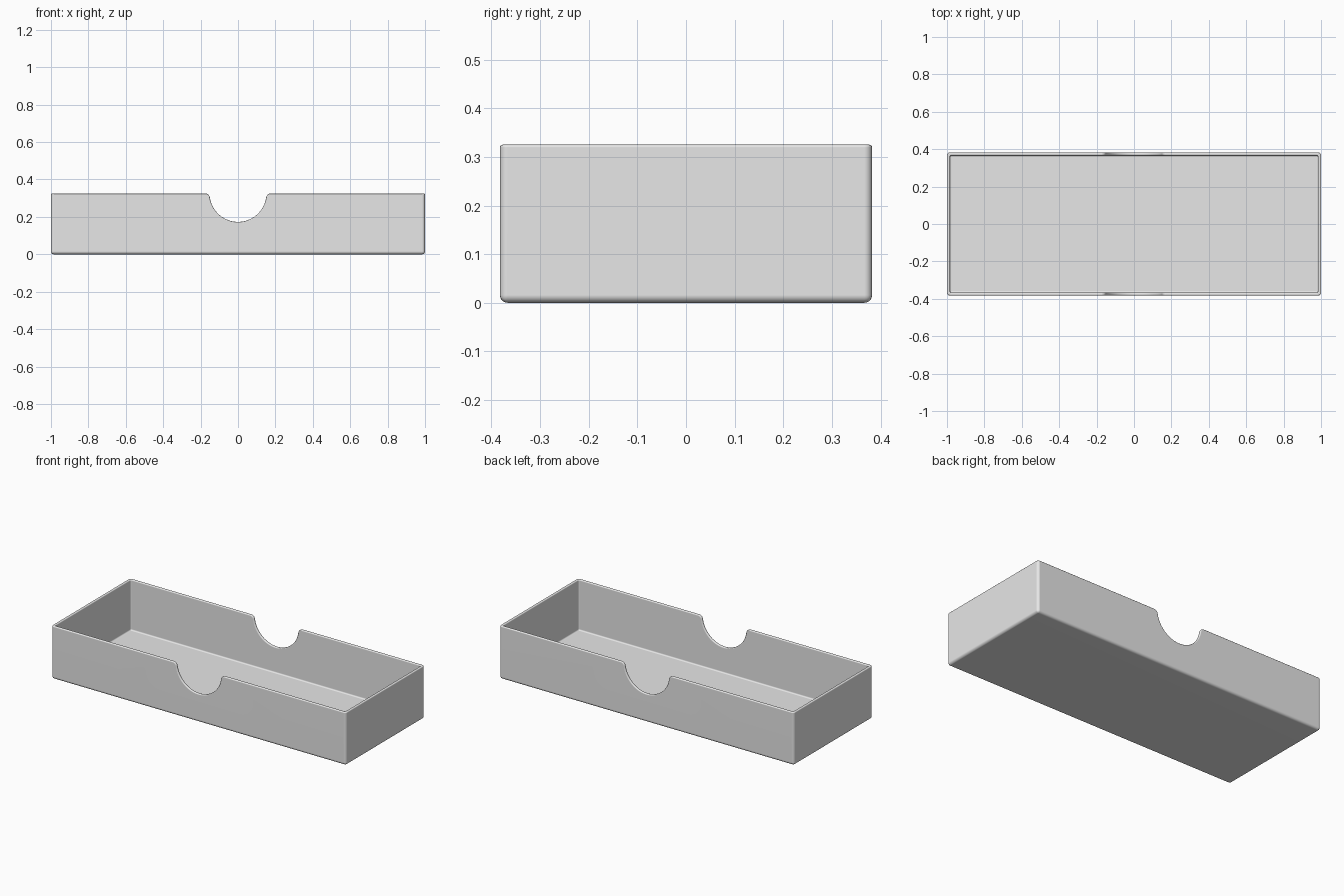
import bpy, bmesh, math
from mathutils import Vector

if "Cube" in bpy.data.objects:
    bpy.data.objects.remove(bpy.data.objects["Cube"], do_unlink=True)

LENGTH, DEPTH, HEIGHT = 2.0, 0.765, 0.325
WALL = 0.016

grey = bpy.data.materials.new("light grey")
grey.use_nodes = True
grey.diffuse_color = (0.8, 0.8, 0.8, 1)
grey.node_tree.nodes["Principled BSDF"].inputs["Base Color"].default_value = (0.8, 0.8, 0.8, 1)


def add_object(name, bm):
    bmesh.ops.recalc_face_normals(bm, faces=bm.faces[:])
    mesh = bpy.data.meshes.new(name)
    bm.to_mesh(mesh)
    bm.free()
    mesh.materials.append(grey)
    obj = bpy.data.objects.new(name, mesh)
    bpy.context.collection.objects.link(obj)
    return obj


def rounded_block(name, sx, sy, z0, z1, radius):
    """Block with rounded bottom and upright edges and a sharp top."""
    bm = bmesh.new()
    bmesh.ops.create_cube(bm, size=1)
    for v in bm.verts:
        v.co = Vector((v.co.x * sx, v.co.y * sy, z1 if v.co.z > 0 else z0))
    edges = [e for e in bm.edges if min(v.co.z for v in e.verts) < z1 - 0.001]
    bmesh.ops.bevel(bm, geom=edges, offset=radius, segments=5, profile=0.5, affect='EDGES')
    return add_object(name, bm)


def notch_block(name, radius, fillet, top):
    """Finger notch: a half round with flared upper corners, run through both walls."""
    fx = math.sqrt((radius + fillet) ** 2 - fillet ** 2)
    fz = top - fillet
    lean = math.atan2(fillet, fx)
    half = []
    for i in range(13):
        a = -math.pi / 2 + (math.pi / 2 - lean) * i / 12
        half.append((radius * math.cos(a), top + radius * math.sin(a)))
    for i in range(1, 9):
        a = math.pi - lean + (lean - math.pi / 2) * i / 8
        half.append((fx + fillet * math.cos(a), fz + fillet * math.sin(a)))
    half.append((fx, top + 0.1))
    profile = half + [(-x, z) for x, z in reversed(half[1:])]
    bm = bmesh.new()
    face = bm.faces.new([bm.verts.new((x, -DEPTH, z)) for x, z in profile])
    side = bmesh.ops.extrude_face_region(bm, geom=[face])
    moved = [g for g in side["geom"] if isinstance(g, bmesh.types.BMVert)]
    bmesh.ops.translate(bm, verts=moved, vec=(0, 2 * DEPTH, 0))
    return add_object(name, bm)


# Tray shell, hollow and finger notches
tray = rounded_block("tray", LENGTH, DEPTH, 0, HEIGHT, 0.016)
cutters = [
    rounded_block("hollow_cutter", LENGTH - 2 * WALL, DEPTH - 2 * WALL, WALL, HEIGHT + 0.1, 0.008),
    notch_block("notch_cutter", 0.152, 0.025, HEIGHT + 0.0003),
]
bpy.context.view_layer.objects.active = tray
tray.select_set(True)
for cutter in cutters:
    cutter.hide_render = True
    cut = tray.modifiers.new(cutter.name, 'BOOLEAN')
    cut.operation = 'DIFFERENCE'
    cut.solver = 'EXACT'
    cut.object = cutter
    bpy.ops.object.modifier_apply(modifier=cut.name)
for cutter in cutters:
    bpy.data.objects.remove(cutter, do_unlink=True)

# Softened rim
rim = tray.modifiers.new("rim", 'BEVEL')
rim.width = 0.0055
rim.segments = 3
rim.limit_method = 'ANGLE'
rim.angle_limit = math.radians(60)
rim.use_clamp_overlap = False
bpy.ops.object.modifier_apply(modifier=rim.name)

bpy.ops.object.shade_smooth_by_angle(angle=math.radians(45))
weighted = tray.modifiers.new("even_shading", 'WEIGHTED_NORMAL')
weighted.keep_sharp = True
